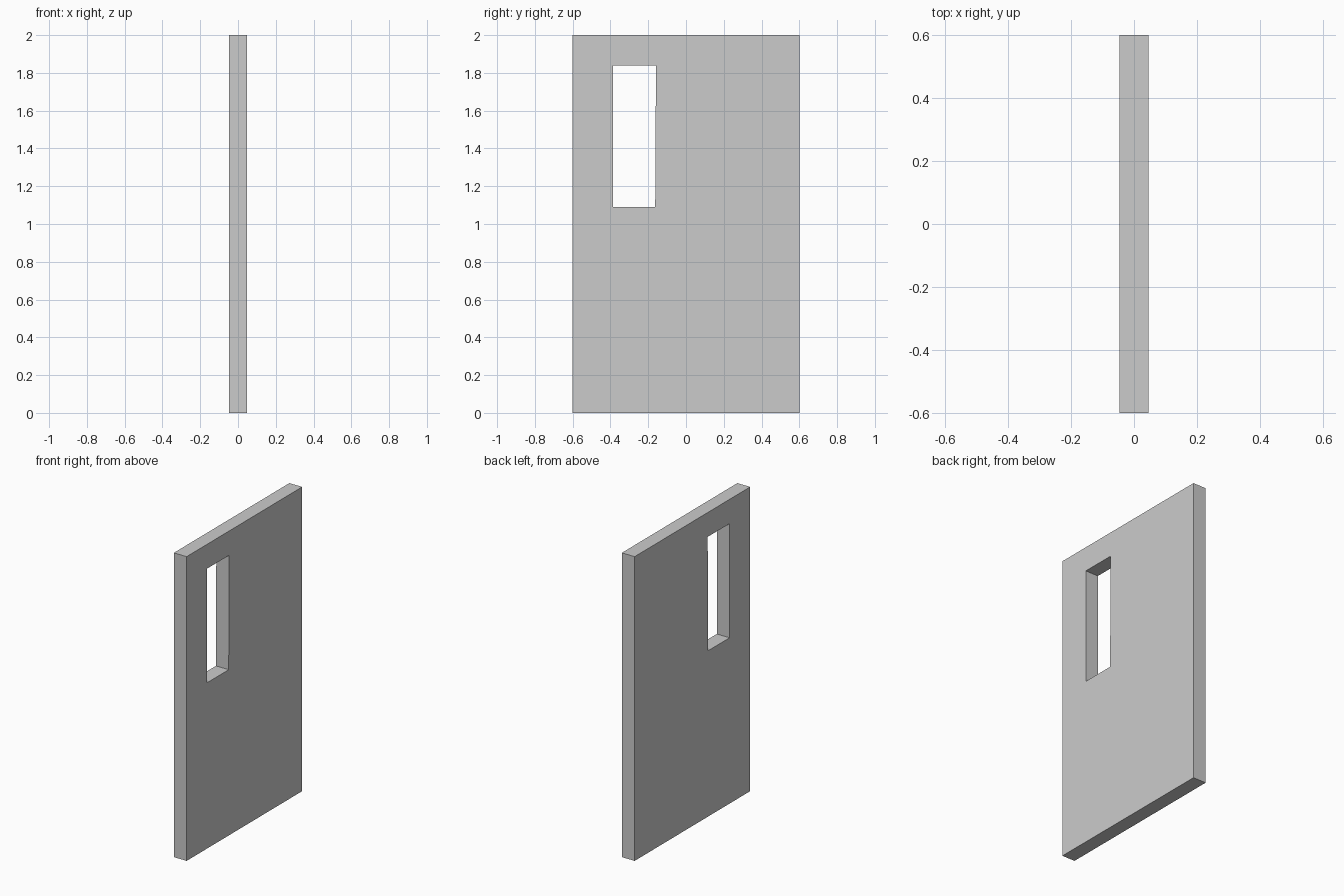
import bpy, bmesh

if "Cube" in bpy.data.objects:
    bpy.data.objects.remove(bpy.data.objects["Cube"])

HALF_T = 0.0465
# Matching corner loops in (y, z): panel edge and window opening
outer = [(-0.6, 0.0), (0.6, 0.0), (0.6, 2.0), (-0.6, 2.0)]
inner = [(-0.386, 1.09), (-0.163, 1.09), (-0.159, 1.84), (-0.386, 1.84)]

bm = bmesh.new()


def loop(points, x):
    return [bm.verts.new((x, y, z)) for y, z in points]


def bridge(a, b):
    for i in range(4):
        j = (i + 1) % 4
        bm.faces.new((a[i], a[j], b[j], b[i]))


# Door panel: two broad faces, outer edges and window reveal
front_out, front_in = loop(outer, HALF_T), loop(inner, HALF_T)
back_out, back_in = loop(outer, -HALF_T), loop(inner, -HALF_T)
bridge(front_out, front_in)
bridge(front_in, back_in)
bridge(back_in, back_out)
bridge(back_out, front_out)
bmesh.ops.recalc_face_normals(bm, faces=bm.faces)

mesh = bpy.data.meshes.new("door_panel")
bm.to_mesh(mesh)
bm.free()
door = bpy.data.objects.new("door_panel", mesh)
bpy.context.collection.objects.link(door)
